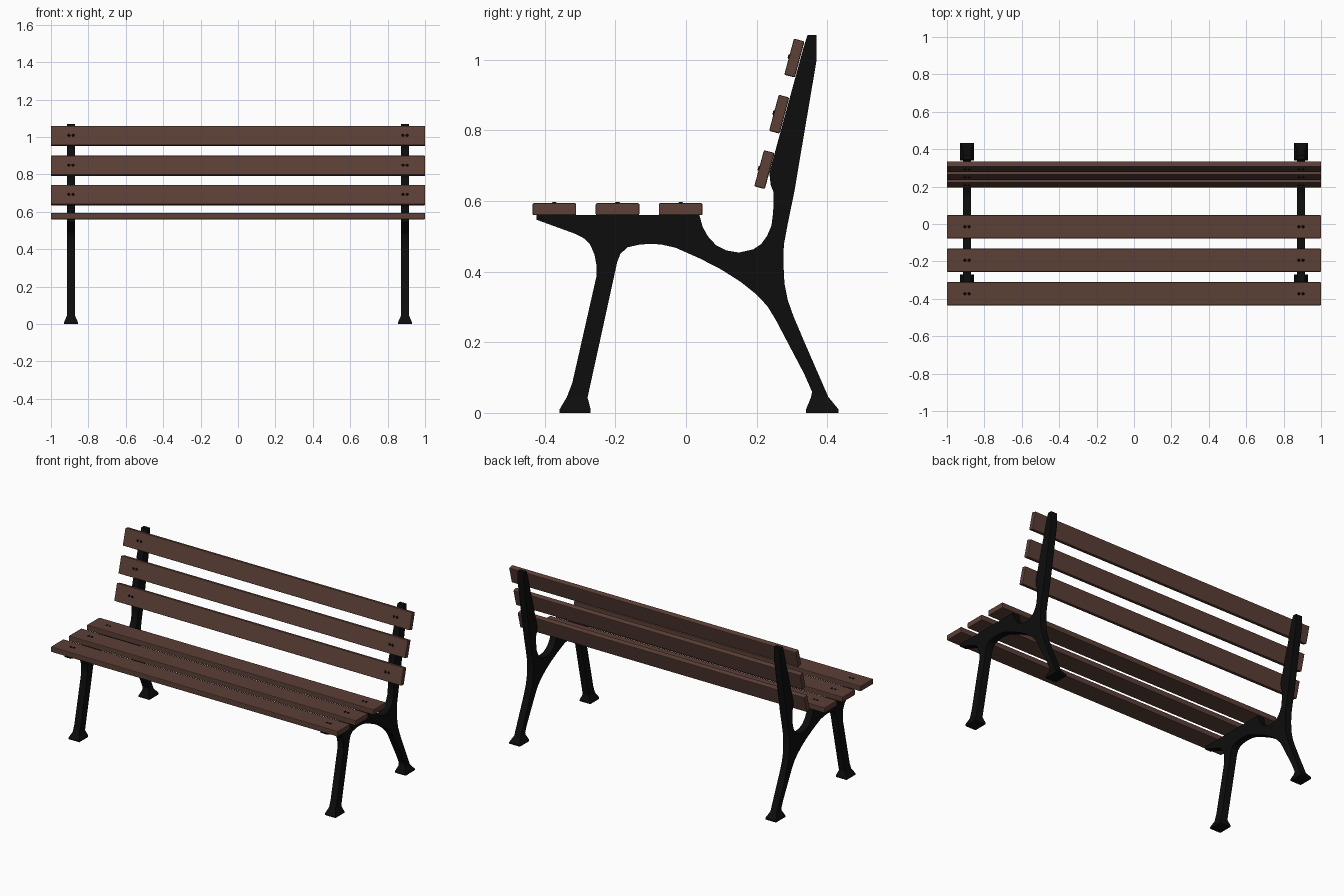
import bpy, bmesh, math
from mathutils import Matrix, Vector

if "Cube" in bpy.data.objects:
    bpy.data.objects.remove(bpy.data.objects["Cube"])


def material(name, rgb):
    m = bpy.data.materials.new(name)
    m.diffuse_color = (*rgb, 1)
    m.use_nodes = True
    m.node_tree.nodes["Principled BSDF"].inputs["Base Color"].default_value = m.diffuse_color
    return m


IRON = material("black iron", (0.004, 0.004, 0.004))
WOOD = material("dark brown wood", (0.105, 0.05, 0.037))


def finish(name, bm, mat, smooth=None):
    bmesh.ops.recalc_face_normals(bm, faces=bm.faces)
    me = bpy.data.meshes.new(name)
    bm.to_mesh(me)
    bm.free()
    me.materials.append(mat)
    ob = bpy.data.objects.new(name, me)
    bpy.context.collection.objects.link(ob)
    if smooth:
        bpy.ops.object.select_all(action='DESELECT')
        ob.select_set(True)
        bpy.context.view_layer.objects.active = ob
        bpy.ops.object.shade_smooth_by_angle(angle=math.radians(smooth))
    return ob


# Cast side frame outline (y, z), without the flared feet
OUTLINE = [
    (-0.338, 0.043), (-0.279, 0.043), (-0.203, 0.39), (-0.195, 0.427), (-0.186, 0.45),
    (-0.166, 0.469), (-0.135, 0.476), (-0.103, 0.479), (-0.07, 0.477), (-0.03, 0.468),
    (0.04, 0.437), (0.1, 0.406), (0.155, 0.371), (0.2, 0.335), (0.23, 0.303), (0.254, 0.264),
    (0.335, 0.11), (0.357, 0.06), (0.354, 0.043),
    (0.404, 0.043), (0.34, 0.19), (0.305, 0.272), (0.288, 0.32), (0.279, 0.365),
    (0.276, 0.42), (0.277, 0.475), (0.288, 0.535), (0.307, 0.627), (0.327, 0.746),
    (0.37, 1.0), (0.37, 1.07), (0.344, 1.07), (0.333, 1.035), (0.236, 0.68), (0.24, 0.645),
    (0.248, 0.625), (0.247, 0.57), (0.242, 0.53), (0.23, 0.502), (0.213, 0.478),
    (0.19, 0.463), (0.15, 0.454), (0.115, 0.46), (0.085, 0.475), (0.062, 0.5),
    (0.047, 0.527), (0.038, 0.56),
    (-0.423, 0.56), (-0.423, 0.547), (-0.316, 0.508), (-0.29, 0.495), (-0.272, 0.478),
    (-0.259, 0.448), (-0.254, 0.42), (-0.254, 0.385), (-0.322, 0.085),
]
FRAME_X, FRAME_W, FOOT_W = 0.893, 0.044, 0.074


def side_frame(name, x):
    bm = bmesh.new()
    face = bm.faces.new([bm.verts.new((x - FRAME_W / 2, y, z)) for y, z in OUTLINE])
    ext = bmesh.ops.extrude_face_region(bm, geom=[face], use_keep_orig=True)
    moved = [v for v in ext["geom"] if isinstance(v, bmesh.types.BMVert)]
    bmesh.ops.translate(bm, verts=moved, vec=(FRAME_W, 0, 0))
    bmesh.ops.triangulate(bm, faces=[f for f in bm.faces if len(f.verts) > 4],
                          ngon_method='EAR_CLIP')
    finish(name, bm, IRON, 25)


def foot(name, x, levels):
    # stacked rectangles (z, y0, y1, width)
    bm = bmesh.new()
    rings = [[bm.verts.new((x + sx * w / 2, y, z))
              for sx, y in ((-1, y0), (1, y0), (1, y1), (-1, y1))]
             for z, y0, y1, w in levels]
    for a, b in zip(rings, rings[1:]):
        for i in range(4):
            j = (i + 1) % 4
            bm.faces.new((a[i], a[j], b[j], b[i]))
    bm.faces.new(rings[0])
    bm.faces.new(rings[-1])
    finish(name, bm, IRON)


def slat(name, y, z, depth, thick, tilt):
    # wooden board with softened edges; tilt turns its top towards the front
    rot = Matrix.Translation((0, y, z)) @ Matrix.Rotation(tilt, 4, 'X')
    bm = bmesh.new()
    bmesh.ops.create_cube(bm, size=1, matrix=Matrix.Diagonal((2, depth, thick, 1)))
    bmesh.ops.bevel(bm, geom=bm.edges[:], offset=0.004, segments=2, profile=0.5,
                    affect='EDGES')
    bmesh.ops.transform(bm, matrix=rot, verts=bm.verts)
    finish(name, bm, WOOD)
    # pairs of domed bolt heads over each frame
    bm = bmesh.new()
    for side in (-1, 1):
        for dx in (-0.011, 0.011):
            pos = Vector((side * FRAME_X + dx, 0, thick / 2 + 0.0005))
            bmesh.ops.create_cone(bm, cap_ends=True, segments=12, radius1=0.009,
                                  radius2=0.005, depth=0.005,
                                  matrix=rot @ Matrix.Translation(pos))
    finish(name + "_bolts", bm, IRON)


for side, x in (("left", -FRAME_X), ("right", FRAME_X)):
    side_frame(side + "_frame", x)
    foot(side + "_front_foot", x, [(0, -0.358, -0.27, FOOT_W), (0.01, -0.358, -0.27, FOOT_W),
                                   (0.044, -0.338, -0.279, FRAME_W)])
    foot(side + "_back_foot", x, [(0, 0.34, 0.432, FOOT_W), (0.01, 0.34, 0.432, FOOT_W),
                                  (0.044, 0.354, 0.404, FRAME_W)])

# Seat and backrest boards
for i, y in enumerate((-0.373, -0.194, -0.015)):
    slat(f"seat_slat_{i + 1}", y, 0.577, 0.124, 0.034, 0)
for i, (y, z) in enumerate(((0.222, 0.689), (0.264, 0.846), (0.307, 1.005))):
    slat(f"back_slat_{i + 1}", y, z, 0.106, 0.031, math.radians(75))
